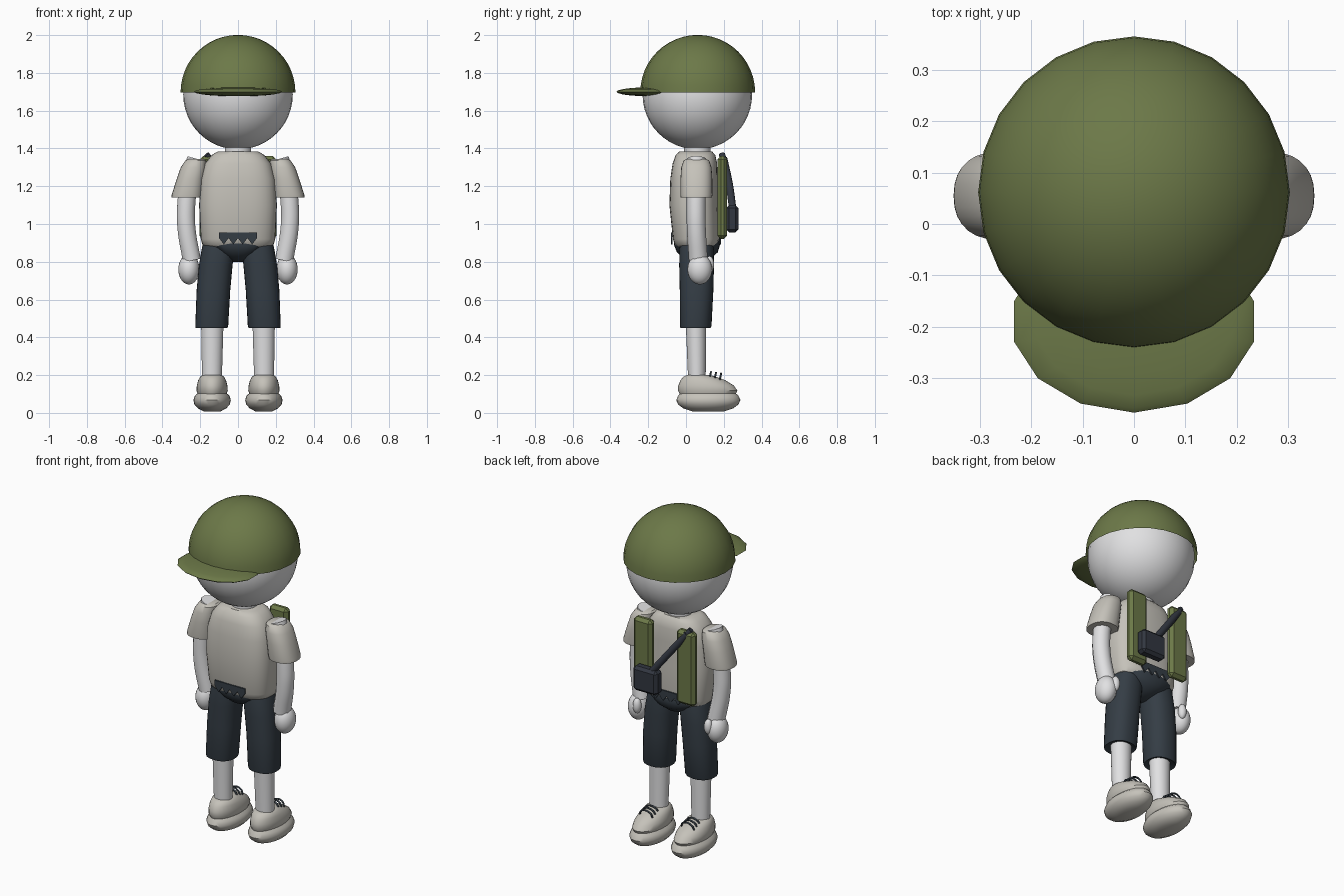
import bpy, bmesh
from math import sin, cos, pi, copysign
from mathutils import Vector

if "Cube" in bpy.data.objects:
    bpy.data.objects.remove(bpy.data.objects["Cube"])


def material(name, rgb):
    m = bpy.data.materials.new(name)
    m.use_nodes = True
    m.diffuse_color = (*rgb, 1)
    m.node_tree.nodes["Principled BSDF"].inputs["Base Color"].default_value = (*rgb, 1)
    return m


OLIVE = material("olive cloth", (0.15, 0.19, 0.065))
SHIRT = material("stone cloth", (0.56, 0.54, 0.49))
SKIN = material("pale skin", (0.75, 0.75, 0.76))
DARK = material("dark slate", (0.035, 0.047, 0.06))
PACK = material("pouch slate", (0.032, 0.038, 0.052))


def finish(name, bm, mat, angle=40):
    bmesh.ops.recalc_face_normals(bm, faces=bm.faces)
    me = bpy.data.meshes.new(name)
    bm.to_mesh(me)
    bm.free()
    me.materials.append(mat)
    ob = bpy.data.objects.new(name, me)
    bpy.context.collection.objects.link(ob)
    bpy.ops.object.select_all(action='DESELECT')
    bpy.context.view_layer.objects.active = ob
    ob.select_set(True)
    bpy.ops.object.shade_smooth_by_angle(angle=angle * pi / 180)
    return ob


def loft(name, mat, rings, n=28, power=2.0, side=1, caps=True):
    """Stack of rounded sections, each (cx, cy, z, rx, ry)."""
    bm = bmesh.new()
    loops = []
    for cx, cy, z, rx, ry in rings:
        loop = []
        for i in range(n):
            c, s = cos(2 * pi * i / n), sin(2 * pi * i / n)
            px = copysign(abs(c) ** (2 / power), c) * rx
            py = copysign(abs(s) ** (2 / power), s) * ry
            loop.append(bm.verts.new((side * (cx + px), cy + py, z)))
        loops.append(loop)
    for a, b in zip(loops, loops[1:]):
        for i in range(n):
            j = (i + 1) % n
            bm.faces.new((a[i], a[j], b[j], b[i]))
    if caps:
        bm.faces.new(loops[0])
        bm.faces.new(loops[-1])
    return finish(name, bm, mat)


def ball(name, mat, center, radii, u=24, v=16, angle=40):
    bm = bmesh.new()
    bmesh.ops.create_uvsphere(bm, u_segments=u, v_segments=v, radius=1)
    bmesh.ops.scale(bm, vec=radii, verts=bm.verts)
    bmesh.ops.translate(bm, vec=center, verts=bm.verts)
    return finish(name, bm, mat, angle)


def tube(name, mat, points, radius):
    cu = bpy.data.curves.new(name, 'CURVE')
    cu.dimensions = '3D'
    cu.bevel_depth = radius
    cu.bevel_resolution = 3
    cu.use_fill_caps = True
    sp = cu.splines.new('BEZIER')
    sp.bezier_points.add(len(points) - 1)
    for bp, p in zip(sp.bezier_points, points):
        bp.co = p
        bp.handle_left_type = bp.handle_right_type = 'AUTO'
    ob = bpy.data.objects.new(name, cu)
    bpy.context.collection.objects.link(ob)
    cu.materials.append(mat)
    bpy.ops.object.select_all(action='DESELECT')
    bpy.context.view_layer.objects.active = ob
    ob.select_set(True)
    bpy.ops.object.convert(target='MESH')
    bpy.ops.object.shade_smooth_by_angle(angle=pi / 4)
    return ob


def box(name, mat, center, size, bevel, segments=1):
    bm = bmesh.new()
    bmesh.ops.create_cube(bm, size=1)
    bmesh.ops.scale(bm, vec=size, verts=bm.verts)
    bmesh.ops.bevel(bm, geom=bm.edges[:], offset=bevel, segments=segments, affect='EDGES')
    bmesh.ops.translate(bm, vec=center, verts=bm.verts)
    return finish(name, bm, mat, 25)


# Head, neck and cap
MID = 0.06
ball("head", SKIN, (0, MID, 1.685), (0.29, 0.29, 0.29), 32, 24)
loft("neck", SKIN, [(0, MID, 1.34, 0.07, 0.07), (0, MID, 1.44, 0.07, 0.07)])
bm = bmesh.new()
bmesh.ops.create_uvsphere(bm, u_segments=24, v_segments=24, radius=0.304)
bmesh.ops.bisect_plane(bm, geom=bm.verts[:] + bm.edges[:] + bm.faces[:],
                       plane_co=(0, 0, 0), plane_no=(0, 0, -1), clear_outer=True)
bmesh.ops.translate(bm, vec=(0, 0.062, 1.697), verts=bm.verts)
finish("cap_crown", bm, OLIVE)
ball("cap_brim", OLIVE, (0, -0.19, 1.70), (0.24, 0.178, 0.024), 14, 10, 60)

# Torso and pelvis
loft("shirt", SHIRT, [
    (0, 0.055, 0.875, 0.165, 0.10), (0, 0.055, 0.89, 0.188, 0.115),
    (0, 0.053, 0.92, 0.197, 0.122), (0, 0.04, 1.10, 0.206, 0.128),
    (0, 0.042, 1.24, 0.197, 0.125), (0, 0.047, 1.32, 0.175, 0.118),
    (0, 0.05, 1.365, 0.14, 0.105), (0, 0.052, 1.385, 0.105, 0.085)], power=2.7, n=36)
loft("pelvis", DARK, [
    (0, 0.058, 0.91, 0.183, 0.118), (0, 0.058, 0.89, 0.183, 0.122),
    (0, 0.06, 0.85, 0.125, 0.108), (0, 0.06, 0.82, 0.065, 0.075),
    (0, 0.06, 0.80, 0.03, 0.03)], power=2.3)

# Zigzag waist trims, front and back
for name, y in (("front_waist_trim", -0.079), ("back_waist_trim", 0.176)):
    bm = bmesh.new()
    half, teeth = 0.1, 4
    step = 2 * half / teeth
    for i in range(teeth):
        x = -half + i * step
        pts = [(x, 0.955), (x, 0.925), (x + step / 2, 0.892),
               (x + step, 0.925), (x + step, 0.955)]
        bm.faces.new([bm.verts.new((px, y, z)) for px, z in pts])
    bmesh.ops.remove_doubles(bm, verts=bm.verts, dist=0.0001)
    solid = bmesh.ops.extrude_face_region(bm, geom=bm.faces[:])
    moved = [g for g in solid["geom"] if isinstance(g, bmesh.types.BMVert)]
    bmesh.ops.translate(bm, vec=(0, 0.008, 0), verts=moved)
    finish(name, bm, DARK, 20)

for side, label in ((1, "left"), (-1, "right")):
    # Arm, sleeve and hand
    tube(label + "_arm", SKIN, [(side * x, y, z) for x, y, z in (
        (0.222, 0.055, 1.346), (0.258, 0.055, 1.22), (0.275, 0.053, 1.08),
        (0.272, 0.055, 0.97), (0.245, 0.065, 0.81))], 0.05)
    loft(label + "_sleeve", SHIRT, [
        (0.268, 0.055, 1.14, 0.07, 0.075), (0.27, 0.055, 1.14, 0.082, 0.083),
        (0.268, 0.055, 1.155, 0.083, 0.085), (0.25, 0.055, 1.24, 0.074, 0.084),
        (0.235, 0.055, 1.30, 0.068, 0.08), (0.224, 0.055, 1.335, 0.056, 0.068),
        (0.222, 0.055, 1.343, 0.045, 0.055)], side=side, power=2.3)
    ball(label + "_hand", SKIN, (side * 0.26, 0.073, 0.76), (0.056, 0.065, 0.08))
    ball(label + "_thumb", SKIN, (side * 0.235, 0.125, 0.785), (0.024, 0.024, 0.045), 16, 10)

    # Shorts and lower leg
    loft(label + "_shorts_leg", DARK, [
        (0.138, 0.05, 0.46, 0.066, 0.066), (0.14, 0.05, 0.45, 0.084, 0.08),
        (0.139, 0.051, 0.46, 0.087, 0.084), (0.13, 0.056, 0.65, 0.089, 0.089),
        (0.118, 0.056, 0.78, 0.089, 0.092), (0.104, 0.056, 0.88, 0.086, 0.09),
        (0.10, 0.056, 0.91, 0.08, 0.085)], side=side, power=2.3)
    loft(label + "_lower_leg", SKIN, [
        (0.138, 0.058, 0.16, 0.052, 0.046), (0.136, 0.053, 0.47, 0.059, 0.054)], side=side)

    # Shoe: sole, upper and laces
    loft(label + "_sole", SHIRT, [
        (0.137, 0.118, 0.008, 0.045, 0.085), (0.137, 0.118, 0.024, 0.075, 0.132),
        (0.137, 0.118, 0.045, 0.094, 0.16), (0.137, 0.118, 0.068, 0.099, 0.17),
        (0.137, 0.118, 0.09, 0.092, 0.16), (0.137, 0.116, 0.106, 0.075, 0.145)], side=side)
    loft(label + "_shoe_upper", SHIRT, [
        (0.137, 0.115, 0.095, 0.074, 0.145), (0.137, 0.115, 0.118, 0.083, 0.157),
        (0.137, 0.106, 0.145, 0.081, 0.147), (0.137, 0.09, 0.172, 0.074, 0.12),
        (0.137, 0.072, 0.192, 0.063, 0.085), (0.137, 0.065, 0.20, 0.05, 0.062)], side=side)
    for i in range(3):
        y, z = 0.13 + 0.027 * i, 0.205 - 0.004 * i
        tube(f"{label}_lace_{i + 1}", DARK, [
            (side * 0.137 + dx, y + dy, z + dz) for dx, dy, dz in (
                (-0.044, -0.008, -0.035), (-0.028, 0, 0.003),
                (0.028, 0, 0.003), (0.044, -0.008, -0.035))], 0.005)

    # Back strap
    box(label + "_back_strap", OLIVE, (side * 0.142, 0.192, 1.14),
        (0.122, 0.052, 0.44), 0.018)

# Pouch with its diagonal handle
box("pouch", PACK, (0.083, 0.245, 1.027), (0.16, 0.065, 0.145), 0.016)
tube("pouch_handle", PACK, [(0.07, 0.25, 1.06), (-0.05, 0.228, 1.215),
                            (-0.15, 0.20, 1.345)], 0.02)
tube("handle_tip", PACK, [(-0.145, 0.20, 1.338), (-0.168, 0.19, 1.368)], 0.017)
